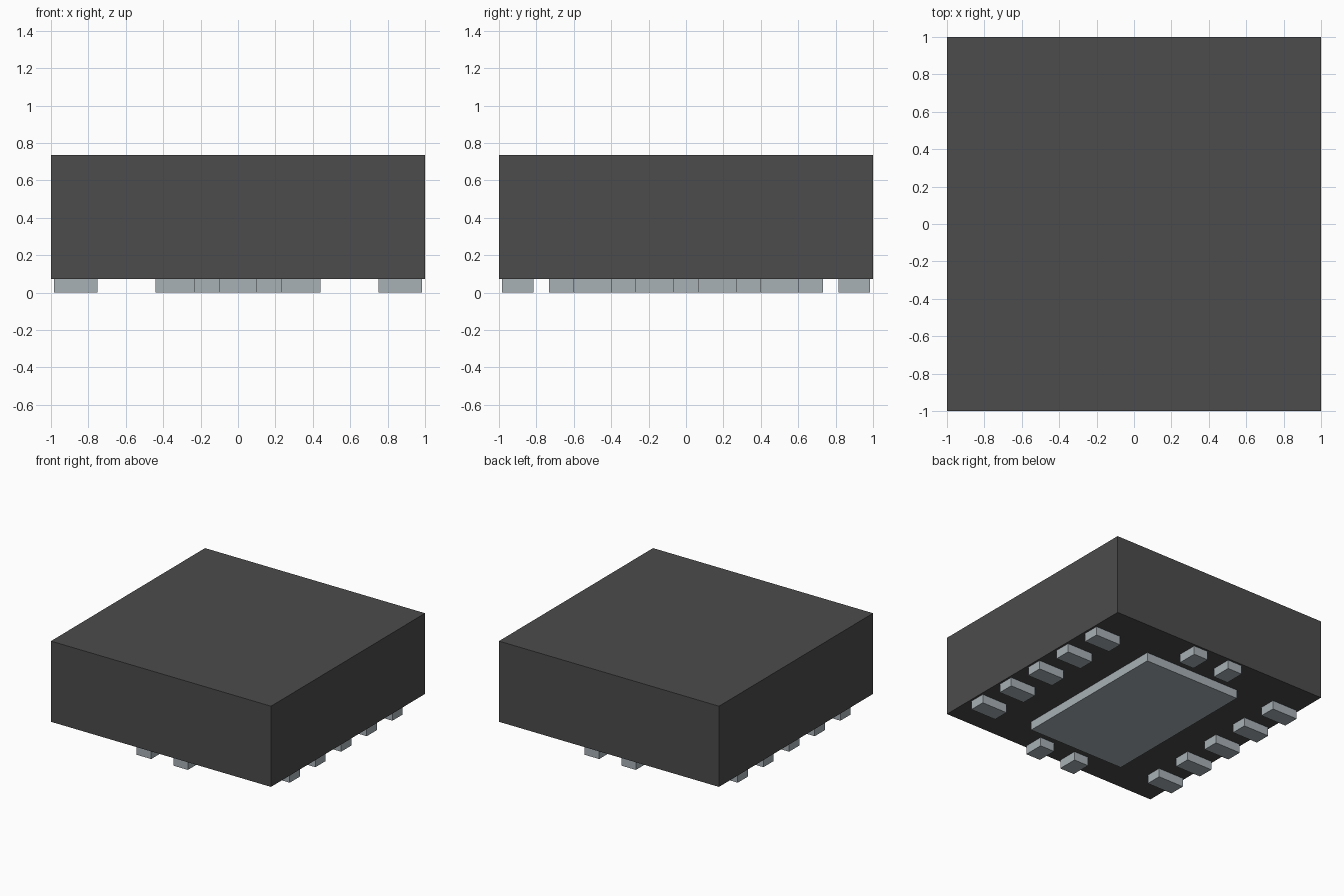
import bpy
import bmesh
from mathutils import Vector

cube = bpy.data.objects.get("Cube")
if cube:
    bpy.data.objects.remove(cube, do_unlink=True)

BASE_Z, TOP_Z = 0.072, 0.735   # underside and top of the package
PITCH = 1 / 3                  # contact spacing
PAD_W = 0.133                  # contact width


def make_material(name, rgb):
    mat = bpy.data.materials.new(name)
    mat.use_nodes = True
    colour = (*rgb, 1.0)
    mat.diffuse_color = colour
    mat.node_tree.nodes["Principled BSDF"].inputs["Base Color"].default_value = colour
    return mat


def make_box(name, low, high, mat):
    low, high = Vector(low), Vector(high)
    bm = bmesh.new()
    bmesh.ops.create_cube(bm, size=1)
    bmesh.ops.scale(bm, vec=high - low, verts=bm.verts)
    mesh = bpy.data.meshes.new(name)
    bm.to_mesh(mesh)
    bm.free()
    mesh.materials.append(mat)
    obj = bpy.data.objects.new(name, mesh)
    obj.location = (low + high) / 2
    bpy.context.collection.objects.link(obj)
    return obj


def make_pad(name, x, y, size_x, size_y):
    return make_box(name, (x - size_x / 2, y - size_y / 2, 0),
                    (x + size_x / 2, y + size_y / 2, BASE_Z), metal)


plastic = make_material("dark grey plastic", (0.072, 0.072, 0.072))
metal = make_material("tinned metal", (0.39, 0.44, 0.47))

# Package body
make_box("package_body", (-1, -1, BASE_Z), (1, 1, TOP_Z), plastic)

# Large central thermal pad
make_pad("thermal_pad", 0, 0, 0.88, 1.36)

# Five contacts along each side
for side, sx in (("left", 1), ("right", -1)):
    for i in range(5):
        make_pad(f"{side}_contact_{i + 1}", sx * 0.867, (i - 2) * PITCH, 0.233, PAD_W)

# Two contacts at each end
for end, sy in (("front", -1), ("back", 1)):
    for i in range(2):
        make_pad(f"{end}_contact_{i + 1}", (i - 0.5) * PITCH, sy * 0.9, PAD_W, 0.167)
